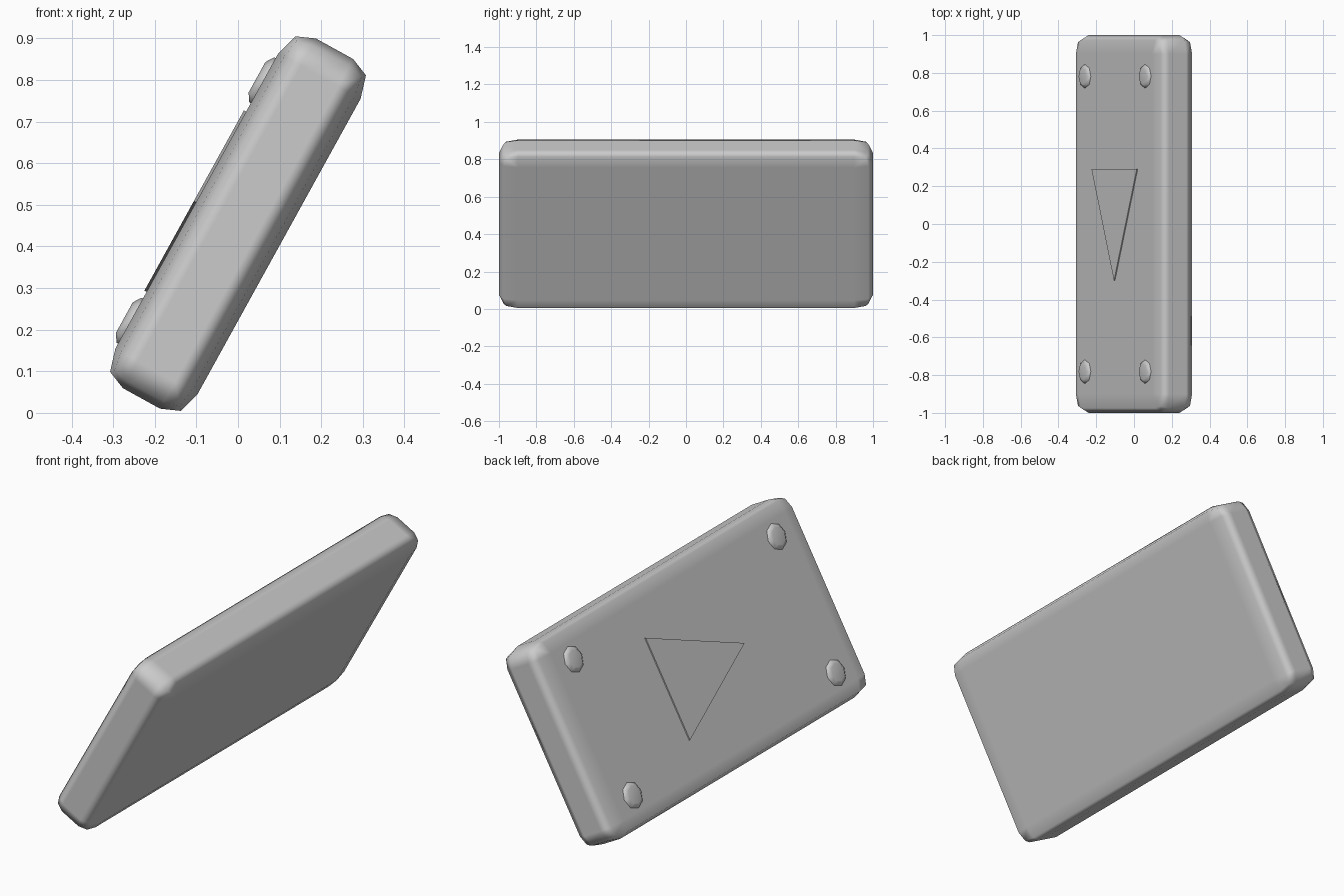
import bpy, bmesh, math
from mathutils import Matrix, Vector

if "Cube" in bpy.data.objects:
    bpy.data.objects.remove(bpy.data.objects["Cube"], do_unlink=True)

HALF_WIDTH, HALF_LENGTH, HALF_THICK = 0.48, 1.0, 0.113
TILT = Matrix.Translation((0, 0, 0.455)) @ Matrix.Rotation(math.radians(-61.1), 4, 'Y')

grey = bpy.data.materials.new("plain_grey")
grey.use_nodes = True
GREY = (0.6, 0.6, 0.6, 1)
grey.diffuse_color = GREY
grey.node_tree.nodes["Principled BSDF"].inputs["Base Color"].default_value = GREY


def finish(name, bm, smooth=True):
    """Turn a bmesh in slab space into a tilted object."""
    bmesh.ops.recalc_face_normals(bm, faces=bm.faces)
    for f in bm.faces:
        f.smooth = smooth
    mesh = bpy.data.meshes.new(name)
    bm.to_mesh(mesh)
    bm.free()
    mesh.materials.append(grey)
    obj = bpy.data.objects.new(name, mesh)
    bpy.context.collection.objects.link(obj)
    obj.matrix_world = TILT
    if smooth:
        mod = obj.modifiers.new("flat_sides", 'WEIGHTED_NORMAL')
        mod.weight = 100
    return obj


# Slab: bevelled with unit width, then scaled so the rounding differs per axis
rounding = Vector((0.075, 0.1, 0.062))
bm = bmesh.new()
bmesh.ops.create_cube(bm, size=2)
size = Vector((HALF_WIDTH, HALF_LENGTH, HALF_THICK))
bmesh.ops.scale(bm, vec=[s / r for s, r in zip(size, rounding)], verts=bm.verts)
bmesh.ops.bevel(bm, geom=bm.edges[:], offset=1, segments=2, profile=0.55,
                affect='EDGES')
bmesh.ops.scale(bm, vec=rounding, verts=bm.verts)
finish("slab_body", bm)

# Four low domed feet on the upper face
for y_name, sy in (("front", -1), ("back", 1)):
    for u_name, su in (("lower", -1), ("upper", 1)):
        bm = bmesh.new()
        for r1, r2, low, high in ((0.062, 0.062, -0.01, 0.004),
                                  (0.062, 0.042, 0.004, 0.017)):
            bmesh.ops.create_cone(
                bm, cap_ends=(r2 < r1), segments=8, radius1=r1, radius2=r2,
                depth=high - low,
                matrix=Matrix.Translation((0.33 * su, 0.782 * sy,
                                           HALF_THICK + (low + high) / 2)))
        # Drop the hidden cap between the two rings
        hidden = [f for f in bm.faces if len(f.verts) == 8
                  and f.calc_center_median().z < HALF_THICK + 0.01]
        bmesh.ops.delete(bm, geom=hidden, context='FACES')
        bmesh.ops.remove_doubles(bm, verts=bm.verts, dist=0.0005)
        finish(f"foot_{y_name}_{u_name}", bm)

# Thin raised triangle in the middle of the upper face
bm = bmesh.new()
corners = [(-0.25, 0.29), (0.245, 0.29), (-0.004, -0.3)]
face = bm.faces.new([bm.verts.new((u, y, HALF_THICK - 0.002)) for u, y in corners])
top = bmesh.ops.extrude_face_region(bm, geom=[face])["geom"]
bmesh.ops.translate(bm, vec=(0, 0, 0.008),
                    verts=[v for v in top if isinstance(v, bmesh.types.BMVert)])
finish("triangle_plate", bm, smooth=False)
